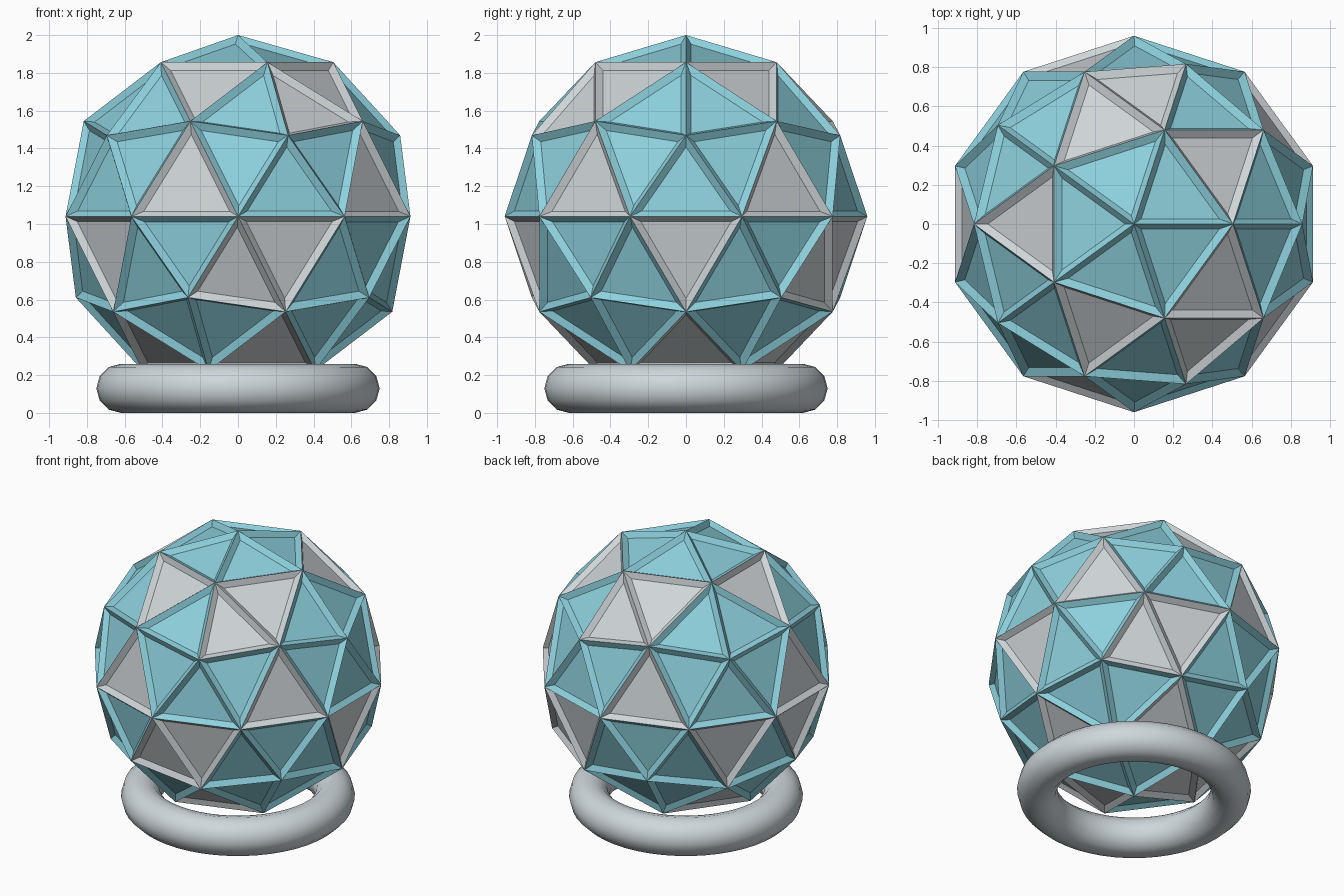
import bpy, bmesh, math
from mathutils import Vector

if "Cube" in bpy.data.objects:
    bpy.data.objects.remove(bpy.data.objects["Cube"])

R = 0.96            # ball radius
CENTRE_Z = 1.04
RIM, RECESS = 0.033, 0.03


def material(name, rgb):
    m = bpy.data.materials.new(name)
    m.diffuse_color = (*rgb, 1)
    m.use_nodes = True
    m.node_tree.nodes["Principled BSDF"].inputs["Base Color"].default_value = m.diffuse_color
    return m


teal = material("teal_panel", (0.27, 0.64, 0.73))
grey = material("grey_panel", (0.62, 0.66, 0.68))
steel = material("pale_steel", (0.62, 0.68, 0.71))


def polar(angle, z):
    r = math.sqrt(1 - z * z)
    a = math.radians(angle)
    return Vector((r * math.cos(a), r * math.sin(a), z))


# Icosahedron corners: bottom pole, lower ring, upper ring, top pole
h = 1 / math.sqrt(5)
corners = [Vector((0, 0, -1))]
corners += [polar(-36 - 72 * k, -h) for k in range(5)]
corners += [polar(-72 - 72 * k, h) for k in range(5)]
corners.append(Vector((0, 0, 1)))
triangles = [(0, 1, 2), (1, 0, 5), (0, 2, 3), (0, 3, 4), (0, 4, 5),
             (1, 5, 10), (2, 1, 6), (3, 2, 7), (4, 3, 8), (5, 4, 9),
             (1, 10, 6), (2, 6, 7), (3, 7, 8), (4, 8, 9), (5, 9, 10),
             (6, 10, 11), (7, 6, 11), (8, 7, 11), (9, 8, 11), (10, 9, 11)]

# Faceted ball: each triangle split in four, middle panels grey,
# plus the first corner panel of every third triangle
bm = bmesh.new()
cache = {}


def vert(i, j):
    key = (min(i, j), max(i, j))
    if key not in cache:
        cache[key] = bm.verts.new((corners[i] + corners[j]).normalized() * R)
    return cache[key]


for n, (a, b, c) in enumerate(triangles):
    ab, bc, ca = vert(a, b), vert(b, c), vert(c, a)
    panels = [(vert(a, a), ab, ca), (vert(b, b), bc, ab),
              (vert(c, c), ca, bc), (ab, bc, ca)]
    for k, panel in enumerate(panels):
        face = bm.faces.new(panel)
        face.material_index = int(k == 3 or (k == 0 and n % 3 == 0))
bmesh.ops.recalc_face_normals(bm, faces=bm.faces[:])

# Sunken panels with sloping rims
bmesh.ops.inset_individual(bm, faces=bm.faces[:], thickness=RIM,
                           depth=-RECESS, use_even_offset=True)
mesh = bpy.data.meshes.new("faceted_ball")
bm.to_mesh(mesh)
bm.free()
mesh.materials.append(teal)
mesh.materials.append(grey)
ball = bpy.data.objects.new("faceted_ball", mesh)
ball.location.z = CENTRE_Z
bpy.context.collection.objects.link(ball)

# Ring stand
bpy.ops.mesh.primitive_torus_add(major_segments=48, minor_segments=12,
                                 major_radius=0.62, minor_radius=0.13,
                                 location=(0, 0, 0.13))
ring = bpy.context.object
ring.name = "ring_stand"
ring.data.materials.append(steel)
bpy.ops.object.shade_smooth()
